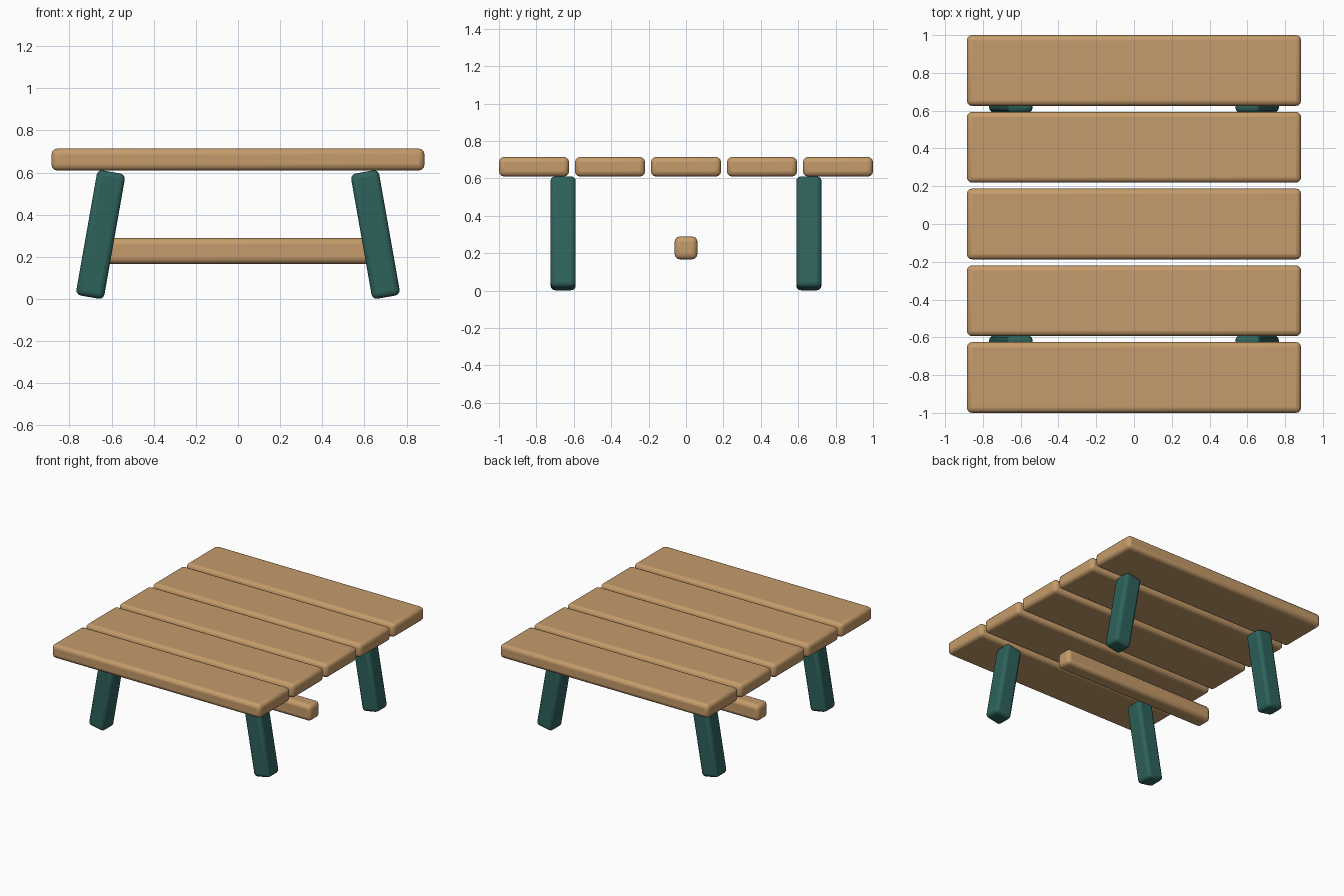
import bpy
import math

if "Cube" in bpy.data.objects:
    bpy.data.objects.remove(bpy.data.objects["Cube"])


def material(name, colour):
    m = bpy.data.materials.new(name)
    m.diffuse_color = (*colour, 1.0)
    m.use_nodes = True
    m.node_tree.nodes["Principled BSDF"].inputs["Base Color"].default_value = m.diffuse_color
    return m


wood = material("tan wood", (0.56, 0.33, 0.145))
green = material("dark teal", (0.027, 0.122, 0.105))


def rounded_box(name, size, location, mat, bevel, tilt=0.0):
    """Box with softly rounded edges, tilted about the y axis."""
    bpy.ops.mesh.primitive_cube_add(size=1, location=location)
    ob = bpy.context.object
    ob.name = name
    ob.scale = size
    bpy.ops.object.transform_apply(location=False, rotation=False, scale=True)
    ob.rotation_euler.y = tilt
    mod = ob.modifiers.new("rounded edges", 'BEVEL')
    mod.width = bevel
    mod.segments = 3
    mod.limit_method = 'ANGLE'
    ob.data.materials.append(mat)
    bpy.ops.object.shade_smooth_by_angle(angle=math.radians(40))
    return ob


# Table top: five planks with narrow gaps
for i in range(5):
    rounded_box(f"top_plank_{i + 1}", (1.77, 0.375, 0.105),
                (0, (i - 2) * 0.40625, 0.662), wood, 0.028)

# Four splayed legs
for sx, side in ((-1, "left"), (1, "right")):
    for sy, end in ((-1, "front"), (1, "back")):
        rounded_box(f"{end}_{side}_leg", (0.135, 0.135, 0.603),
                    (sx * 0.652, sy * 0.657, 0.306), green, 0.025,
                    tilt=-sx * math.radians(10))

# Central stretcher bar
rounded_box("stretcher", (1.31, 0.122, 0.122), (0, 0, 0.228), wood, 0.028)
